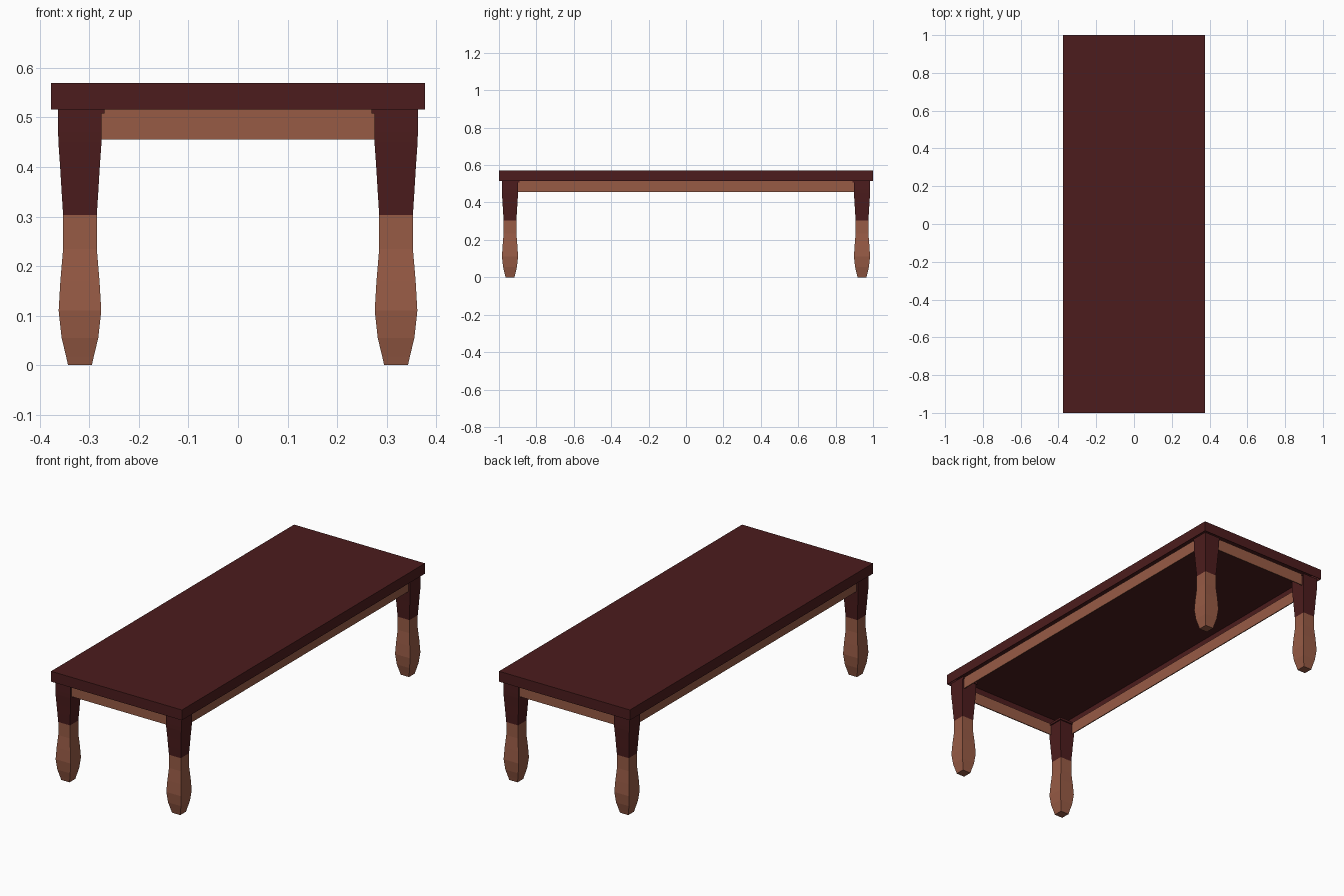
import bpy, bmesh
from mathutils import Vector

if "Cube" in bpy.data.objects:
    bpy.data.objects.remove(bpy.data.objects["Cube"])


def material(name, rgb):
    m = bpy.data.materials.new(name)
    m.diffuse_color = (*rgb, 1)
    m.use_nodes = True
    m.node_tree.nodes["Principled BSDF"].inputs["Base Color"].default_value = m.diffuse_color
    return m


DARK = material("dark mahogany", (0.072, 0.0118, 0.0122))
LIGHT = material("warm brown wood", (0.31, 0.104, 0.06))


def finish(bm, name, mats):
    bmesh.ops.recalc_face_normals(bm, faces=bm.faces[:])
    me = bpy.data.meshes.new(name)
    bm.to_mesh(me)
    bm.free()
    for m in mats:
        me.materials.append(m)
    ob = bpy.data.objects.new(name, me)
    bpy.context.collection.objects.link(ob)
    return ob


def box_mesh(lo, hi):
    bm = bmesh.new()
    bmesh.ops.create_cube(bm, size=1)
    lo, hi = Vector(lo), Vector(hi)
    for v in bm.verts:
        v.co = (lo + hi) / 2 + v.co * (hi - lo)
    return bm


def box(name, lo, hi, mat):
    return finish(box_mesh(lo, hi), name, [mat])


# Table top: a thin hollow tray, open underneath
bm = box_mesh((-0.377, -1, 0.516), (0.377, 1, 0.57))
bm.normal_update()
under = min(bm.faces, key=lambda f: f.calc_center_median().z)
bmesh.ops.inset_region(bm, faces=[under], thickness=0.003)
ceiling = bmesh.ops.extrude_face_region(bm, geom=[under])
for v in [g for g in ceiling["geom"] if isinstance(g, bmesh.types.BMVert)]:
    v.co.z = 0.567
if under.is_valid:
    bm.faces.remove(under)
finish(bm, "table_top", [DARK])

# Square shaped legs: (height, half width), dark above the paint line
PROFILE = [(0, .024), (.018, .028), (.055, .037), (.11, .043), (.17, .0395),
           (.235, .034), (.303, .034), (.35, .037), (.40, .040), (.45, .0435),
           (.47, .044), (.518, .044)]
PAINT_LINE = 0.303


def leg(name, cx, cy):
    bm = bmesh.new()
    rings = [[bm.verts.new((cx + sx * h, cy + sy * h, z))
              for sx, sy in ((-1, -1), (1, -1), (1, 1), (-1, 1))]
             for z, h in PROFILE]
    for a, b in zip(rings, rings[1:]):
        for i in range(4):
            j = (i + 1) % 4
            bm.faces.new((a[i], a[j], b[j], b[i]))
    bm.faces.new(rings[0][::-1])
    bm.faces.new(rings[-1])
    for f in bm.faces:
        f.material_index = 0 if f.calc_center_median().z > PAINT_LINE else 1
    finish(bm, name, [DARK, LIGHT])


for sy, end in ((-1, "front"), (1, "back")):
    for sx, side in ((-1, "left"), (1, "right")):
        leg(f"{end}_{side}_leg", sx * 0.319, sy * 0.941)
        # Small mounting plate around the head of each leg
        xs = sorted((sx * 0.269, sx * 0.362))
        ys = sorted((sy * 0.891, sy * 0.984))
        box(f"{end}_{side}_leg_plate", (xs[0], ys[0], 0.508),
            (xs[1], ys[1], 0.52), DARK)
    # Thin end apron, just behind the outer leg faces
    ys = sorted((sy * 0.971, sy * 0.976))
    box(f"{end}_apron", (-0.30, ys[0], 0.456), (0.30, ys[1], 0.518), LIGHT)

# Thin side aprons
for sx, side in ((-1, "left"), (1, "right")):
    xs = sorted((sx * 0.349, sx * 0.354))
    box(f"{side}_apron", (xs[0], -0.92, 0.456), (xs[1], 0.92, 0.518), LIGHT)
